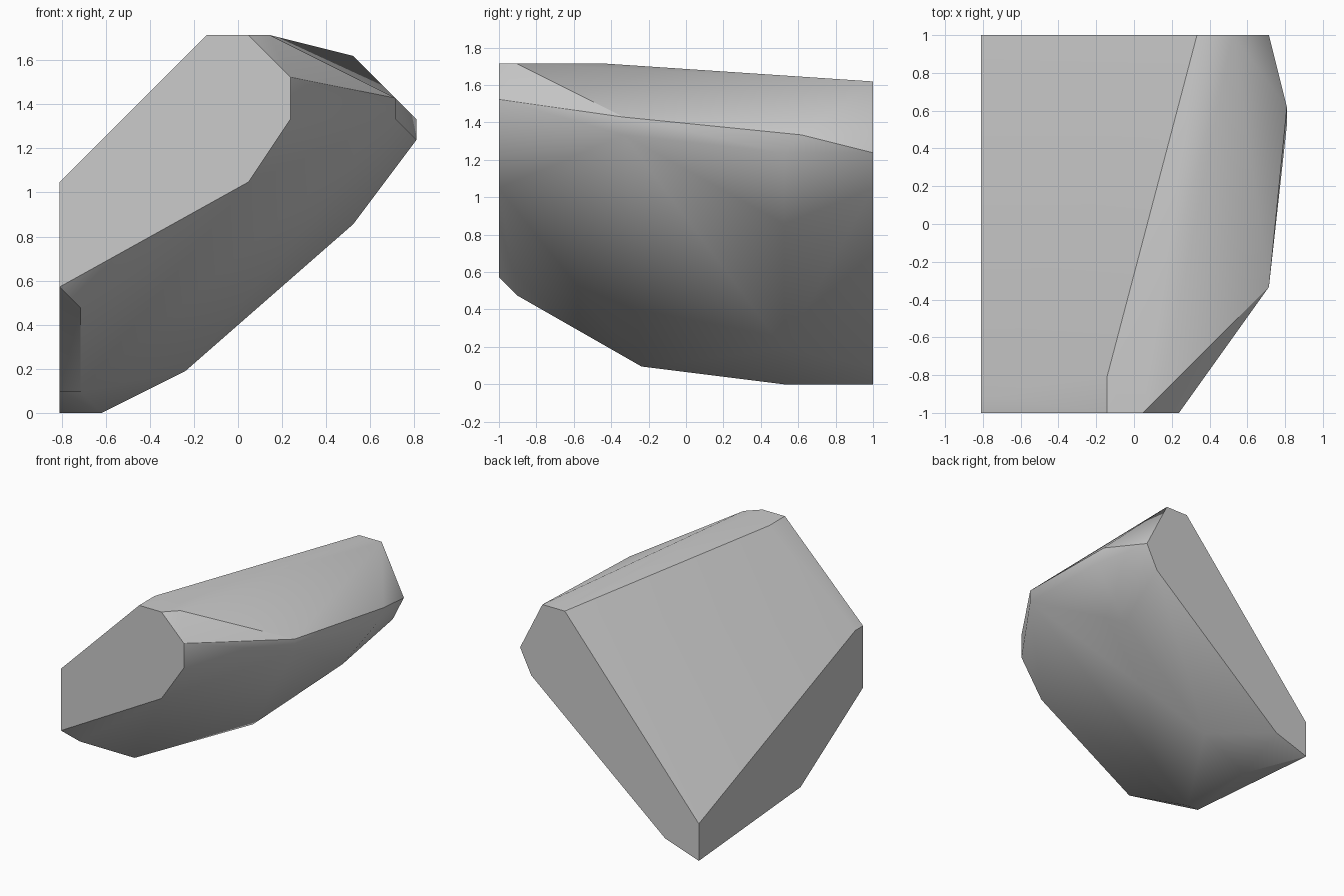
import bpy
import bmesh
import math
from mathutils import Vector

old_cube = bpy.data.objects.get("Cube")
if old_cube:
    bpy.data.objects.remove(old_cube, do_unlink=True)

# The boulder is laid out on a coarse lattice of equal steps
WIDTH, DEPTH = 17, 21
STEP = 2 / DEPTH


def lattice_point(across, back, up):
    """Turn lattice counts into a centred position standing on the floor."""
    return Vector((across - WIDTH / 2, back - DEPTH / 2, up)) * STEP


def slice_points(outline, back):
    """Place an (across, up) outline at one depth."""
    return [lattice_point(across, back, up) for across, up in outline]


def make_stone_material():
    material = bpy.data.materials.new("stone grey")
    colour = (0.6, 0.6, 0.6, 1)
    material.use_nodes = True
    material.diffuse_color = colour
    shader = material.node_tree.nodes["Principled BSDF"]
    shader.inputs["Base Color"].default_value = colour
    return material


# Flat cut ends
front_outline = [(0, 6), (0, 11), (7, 18), (9, 18), (11, 16), (11, 14), (9, 11)]
back_outline = [(0, 0), (0, 3), (12, 17), (14, 17), (16, 13), (15, 11), (3, 1)]

# Corners between the ends
crown = [(0, 1, 11), (7, 2, 18), (10, 6, 18), (10, 1, 18)]
shoulder = [(16, 7, 15), (16, 7, 14), (17, 17, 14), (17, 16, 13)]
underside = [(1, 1, 5), (0, 8, 1), (1, 8, 1), (2, 16, 0),
             (6, 16, 2), (14, 16, 9)]

corners = slice_points(front_outline, 0) + slice_points(back_outline, DEPTH)
corners += [lattice_point(*corner) for corner in crown + shoulder + underside]

# Wrap the corners in a faceted skin
bm = bmesh.new()
for corner in corners:
    bm.verts.new(corner)
bmesh.ops.convex_hull(bm, input=bm.verts[:], use_existing_faces=False)
loose = [vert for vert in bm.verts if not vert.link_faces]
bmesh.ops.delete(bm, geom=loose, context="VERTS")
bmesh.ops.dissolve_limit(bm, angle_limit=math.radians(1),
                         verts=bm.verts[:], edges=bm.edges[:])
bmesh.ops.recalc_face_normals(bm, faces=bm.faces[:])

mesh = bpy.data.meshes.new("boulder")
bm.to_mesh(mesh)
bm.free()
mesh.materials.append(make_stone_material())

boulder = bpy.data.objects.new("boulder", mesh)
bpy.context.collection.objects.link(boulder)

# Soft rounded flanks with crisp cut edges
bpy.ops.object.select_all(action="DESELECT")
boulder.select_set(True)
bpy.context.view_layer.objects.active = boulder
bpy.ops.object.shade_smooth_by_angle(angle=math.radians(30))
